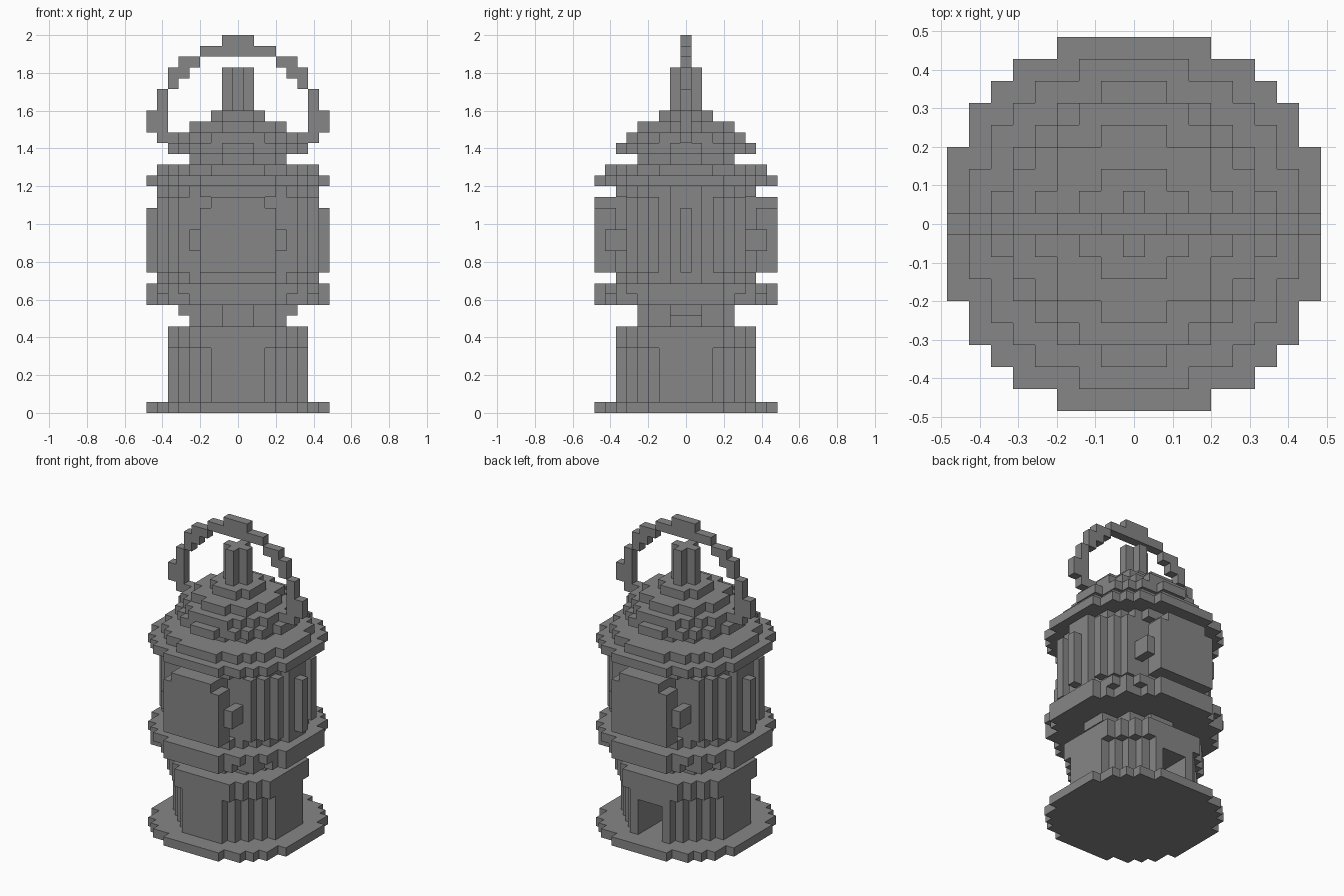
import bpy
import bmesh
from mathutils import Vector

cube = bpy.data.objects.get("Cube")
if cube:
    bpy.data.objects.remove(cube, do_unlink=True)

U = 2 / 35  # edge of one block

metal = bpy.data.materials.new("grey_metal")
metal.use_nodes = True
GREY = (0.24, 0.24, 0.24, 1)
metal.diffuse_color = GREY
metal.node_tree.nodes["Principled BSDF"].inputs["Base Color"].default_value = GREY

AXES = [Vector(a) for a in ((1, 0, 0), (0, 1, 0), (0, 0, 1))]


def disc(limit, low, high=None):
    """Round slab of blocks, limit being the squared radius."""
    high = low if high is None else high
    return {(x, y, z) for x in range(-8, 9) for y in range(-8, 9)
            for z in range(low, high + 1) if x * x + y * y <= limit}


def box(xs, ys, zs):
    """Box of blocks from inclusive ranges."""
    return {(x, y, z) for x in range(xs[0], xs[1] + 1)
            for y in range(ys[0], ys[1] + 1) for z in range(zs[0], zs[1] + 1)}


def mirror(cells, x=True, y=True):
    out = set(cells)
    if x:
        out |= {(-a, b, c) for a, b, c in out}
    if y:
        out |= {(a, -b, c) for a, b, c in out}
    return out


def build(name, cells):
    """Make an object from the exposed block faces only."""
    bm = bmesh.new()
    for cell in sorted(cells):
        centre = Vector(cell) + Vector((0, 0, 0.5))
        for i, axis in enumerate(AXES):
            u, v = AXES[(i + 1) % 3] / 2, AXES[(i + 2) % 3] / 2
            for s in (1, -1):
                if tuple(int(c) for c in Vector(cell) + axis * s) in cells:
                    continue
                mid = centre + axis * s / 2
                ring = [mid - u - v, mid + u - v, mid + u + v, mid - u + v]
                bm.faces.new([bm.verts.new(p * U) for p in ring[::s]])
    bmesh.ops.remove_doubles(bm, verts=bm.verts, dist=U / 100)
    bmesh.ops.dissolve_limit(bm, angle_limit=0.01, verts=bm.verts, edges=bm.edges)
    mesh = bpy.data.meshes.new(name)
    bm.to_mesh(mesh)
    bm.free()
    mesh.materials.append(metal)
    bpy.context.collection.objects.link(bpy.data.objects.new(name, mesh))


# Foot and fuel base, with an opening in the back
build("foot_plate", disc(76, 0))
build("fuel_base", (disc(40, 1, 5) | disc(45, 6, 7)) - box((-1, 1), (0, 6), (1, 4)))
build("base_neck", disc(18, 8, 9) | mirror(box((5, 5), (-1, 1), (9, 9))))
build("lower_flange", disc(73, 10) | disc(76, 11))

# Lamp body with side bulges
build("lamp_body", disc(45, 12) | disc(41, 13, 19) | disc(45, 20)
      | mirror(box((7, 7), (-1, 1), (12, 20))))

# Upright ribs around the body
ribs = set()
for x, y in ((5, 5), (6, 4), (7, 3)):
    ribs |= box((x, x), (y, y), (13, 19))
ribs |= box((8, 8), (0, 0), (13, 18))
build("body_ribs", mirror(ribs))

# Front and back doors with hinges
door = box((-3, 3), (7, 8), (13, 18)) | box((-2, 2), (7, 8), (19, 19))
build("doors", mirror(door, x=False))
build("door_hinges", mirror(box((4, 4), (6, 7), (15, 16))))

# Roof
build("upper_flange", disc(76, 21) | disc(55, 22))
build("roof_neck", disc(18, 23))
build("roof_dome", disc(38, 24) | disc(29, 25) | disc(18, 26) | disc(5, 27))
build("finial", disc(1, 28, 31))

# Carrying handle: x range and z range of each step on one side
steps = [((6, 7), (25, 25)), ((7, 8), (26, 27)), ((7, 7), (28, 29)),
         ((6, 6), (30, 30)), ((5, 6), (31, 31)), ((4, 5), (32, 32)),
         ((0, 3), (33, 33)), ((0, 1), (34, 34))]
handle = set()
for xs, zs in steps:
    handle |= box(xs, (0, 0), zs)
build("carrying_handle", mirror(handle, y=False))
